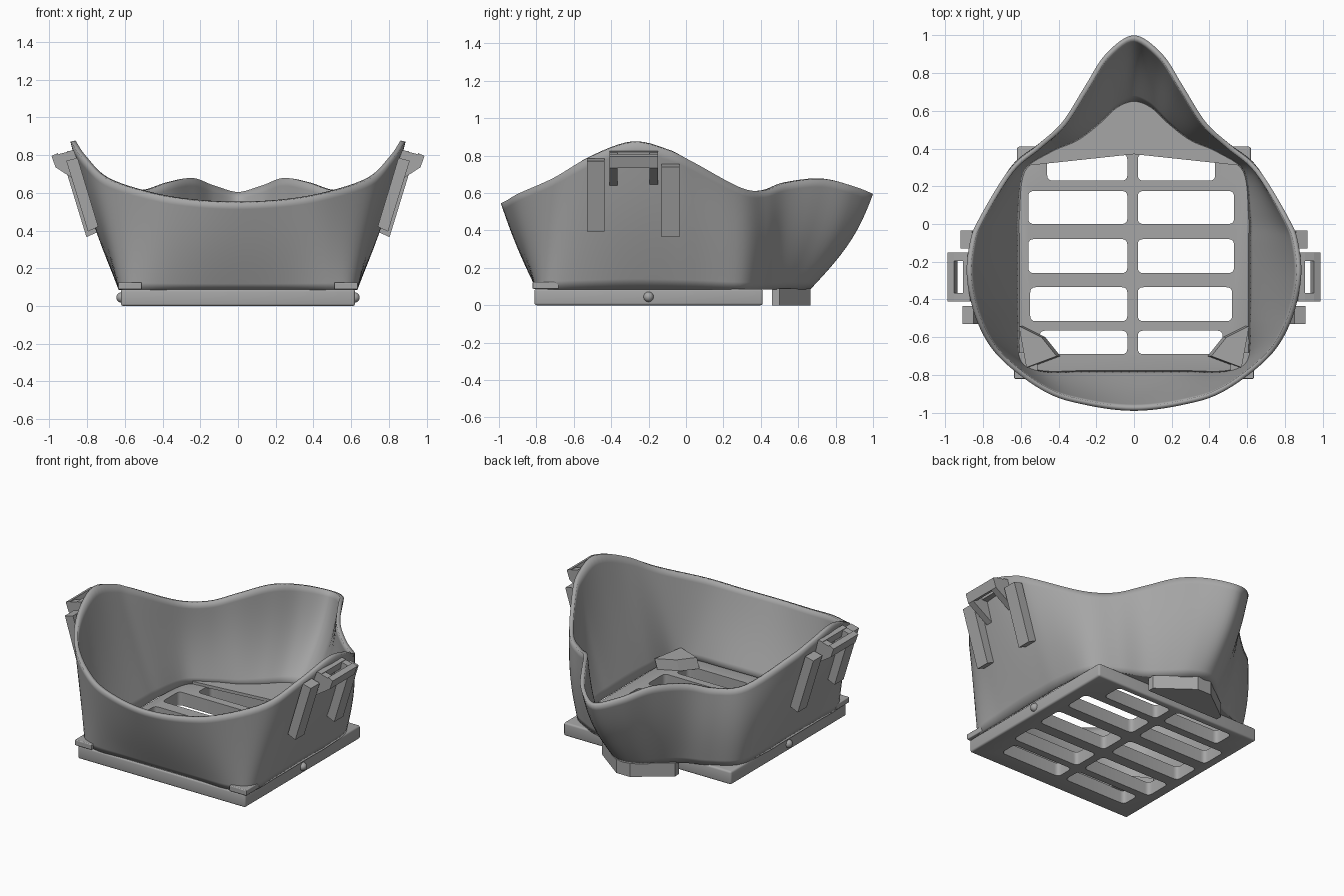
import bpy, bmesh
from math import sin, pi
from mathutils import Vector

if "Cube" in bpy.data.objects:
    bpy.data.objects.remove(bpy.data.objects["Cube"])

grey = bpy.data.materials.new("matte_grey")
grey.use_nodes = True
COLOUR = (0.38, 0.38, 0.38, 1)
grey.diffuse_color = COLOUR
grey.node_tree.nodes["Principled BSDF"].inputs["Base Color"].default_value = COLOUR


def finish(name, bm, recalc=True):
    if recalc:
        bmesh.ops.recalc_face_normals(bm, faces=bm.faces)
    mesh = bpy.data.meshes.new(name)
    bm.to_mesh(mesh)
    bm.free()
    obj = bpy.data.objects.new(name, mesh)
    bpy.context.collection.objects.link(obj)
    mesh.materials.append(grey)
    return obj


def activate(obj):
    bpy.ops.object.select_all(action='DESELECT')
    obj.select_set(True)
    bpy.context.view_layer.objects.active = obj


def smooth(obj, angle=0.6):
    activate(obj)
    bpy.ops.object.shade_smooth_by_angle(angle=angle)


def add_prism(bm, points, direction):
    """Extrude a closed polygon of 3D points along a direction."""
    face = bm.faces.new([bm.verts.new(p) for p in points])
    ext = bmesh.ops.extrude_face_region(bm, geom=[face], use_keep_orig=True)
    verts = [g for g in ext["geom"] if isinstance(g, bmesh.types.BMVert)]
    bmesh.ops.translate(bm, verts=verts, vec=direction)


def prism(name, points, direction, bevel=0.0):
    bm = bmesh.new()
    add_prism(bm, points, direction)
    obj = finish(name, bm)
    if bevel:
        mod = obj.modifiers.new("soft_edges", 'BEVEL')
        mod.width, mod.segments = bevel, 3
        smooth(obj)
    return obj


def box(name, x, y, z, bevel=0.0):
    pts = [(x[0], y[0], z[0]), (x[1], y[0], z[0]), (x[1], y[1], z[0]), (x[0], y[1], z[0])]
    return prism(name, pts, (0, 0, z[1] - z[0]), bevel)


def closed_curve(points, steps):
    """Catmull-Rom samples through a closed loop of vectors."""
    out, n = [], len(points)
    for i in range(n):
        a, b, c, d = (points[(i + k) % n] for k in (-1, 0, 1, 2))
        for s in range(steps):
            t = s / steps
            out.append(0.5 * (2 * b + (c - a) * t + (2 * a - 5 * b + 4 * c - d) * t * t
                              + (3 * b - a - 3 * c + d) * t ** 3))
    return out


# Half outline: rim x, y, z, then matching foot x, y, then outward bulge
HALF = [
    (0, -.99, .545, 0, -.8, .01), (.25, -.96, .56, .26, -.8, .01),
    (.47, -.89, .6, .5, -.8, 0), (.71, -.71, .68, .62, -.73, 0),
    (.83, -.52, .79, .63, -.5, .01), (.885, -.29, .87, .63, -.29, .02),
    (.87, -.1, .83, .63, -.1, .02), (.82, .03, .77, .63, .05, .02),
    (.66, .29, .63, .6, .29, .02), (.51, .42, .615, .45, .4, .02),
    (.38, .54, .655, .31, .46, .02), (.26, .73, .675, .2, .54, .03),
    (.15, .9, .635, .1, .63, .04), (0, 1, .595, 0, .665, .045),
]
loop = HALF + [(-p[0], p[1], p[2], -p[3], p[4], p[5]) for p in HALF[-2:0:-1]]
STEPS, LEVELS, FLOOR = 6, 14, 0.085
rim = closed_curve([Vector(p[:3]) for p in loop], STEPS)
foot = closed_curve([Vector((p[3], p[4], FLOOR)) for p in loop], STEPS)
bulge = closed_curve([Vector((p[5], 0, 0)) for p in loop], STEPS)

# Face shell, lofted from the foot to the wavy rim
bm = bmesh.new()
rings = []
for lv in range(LEVELS + 1):
    t = lv / LEVELS
    ring = []
    for r, f, b in zip(rim, foot, bulge):
        p = f.lerp(r, t)
        out = Vector((p.x, p.y + .15, 0)).normalized()
        ring.append(bm.verts.new(p + out * b.x * sin(pi * t)))
    rings.append(ring)
n = len(rim)
for low, high in zip(rings, rings[1:]):
    for j in range(n):
        k = (j + 1) % n
        bm.faces.new((low[j], low[k], high[k], high[j]))
shell = finish("face_shell", bm, recalc=False)
mod = shell.modifiers.new("wall", 'SOLIDIFY')
mod.thickness, mod.offset = 0.025, -1
smooth(shell)

# Nose floor closing the back of the shell
back = [p for p in foot if p.y > .3]
front_edge = [(-.56, .31, FLOOR), (0, .37, FLOOR), (.56, .31, FLOOR)]
prism("nose_floor", [tuple(p) for p in back] + front_edge, (0, 0, .02))

# Base plate with rounded vent slots
plate = box("base_plate", (-.62, .62), (-.81, .41), (0, .088))
bm = bmesh.new()
ROWS = [(-.69, -.565, .5), (-.515, -.335, .55), (-.26, -.08, .56), (0, .175, .56), (.23, .37, .46)]
for y0, y1, reach in ROWS:
    for x0, x1 in ((-reach, -.035), (.02, reach - .03)):
        r, pts = .03, []
        corners = [Vector(c) for c in ((x0, y0, -.1), (x1, y0, -.1), (x1, y1, -.1), (x0, y1, -.1))]
        for i, c in enumerate(corners):
            a = c + (corners[i - 1] - c).normalized() * r
            b = c + (corners[(i + 1) % 4] - c).normalized() * r
            for s in range(5):
                t = s / 4
                pts.append(a * (1 - t) ** 2 + c * 2 * t * (1 - t) + b * t * t)
        add_prism(bm, pts, (0, 0, .4))
cutter = finish("slot_cutter", bm)
cutter.hide_render = True
mod = plate.modifiers.new("soft_edges", 'BEVEL')
mod.width, mod.segments = .012, 3
cut = plate.modifiers.new("slots", 'BOOLEAN')
cut.operation, cut.object, cut.solver = 'DIFFERENCE', cutter, 'EXACT'
activate(plate)
for mod_name in ("soft_edges", "slots"):
    bpy.ops.object.modifier_apply(modifier=mod_name)
bpy.data.objects.remove(cutter)
smooth(plate)

# Pad under the nose
half_pad = [(.27, .46), (.27, .5), (.05, .665)]
pad = half_pad + [(-x, y) for x, y in reversed(half_pad)]
prism("nose_pad", [(x, y, 0) for x, y in pad], (0, 0, .09))

for side, s in (("left", 1), ("right", -1)):
    # Corner clip and inside gusset at the front
    box(side + "_corner_clip", sorted((s * .51, s * .635)), (-.82, -.68), (.088, .125), .005)
    prism(side + "_gusset", [(s * .59, -.54, .085), (s * .47, -.6, .085),
                             (s * .39, -.7, .085), (s * .55, -.76, .085)], (s * .02, 0, .07))

    # Side detent knob
    bm = bmesh.new()
    bmesh.ops.create_uvsphere(bm, u_segments=20, v_segments=12, radius=.027)
    bmesh.ops.translate(bm, verts=bm.verts, vec=(s * .618, -.2, .045))
    smooth(finish(side + "_knob", bm))

    # Slanted guide strips on the cheeks
    for label, y, dz in (("front", -.53, 0), ("back", -.13, -.03)):
        section = [(.91, .77), (.85, .785), (.74, .42), (.795, .395)]
        prism(side + "_" + label + "_strip",
              [(s * (x + (.008 if dz else 0)), y, z + dz) for x, z in section], (0, .095, 0))

    # Strap loop: outer bar, inner bar and two tapered arms
    bar = [(.988, .795), (.967, .735), (.935, .75), (.955, .81)]
    inner = [(.905, .82), (.87, .825), (.85, .77), (.895, .77)]
    arm = [(.988, .795), (.967, .735), (.82, .64), (.87, .825)]
    for label, shape, y, width in (("outer_bar", bar, -.41, .26), ("inner_bar", inner, -.41, .26),
                                   ("front_arm", arm, -.41, .045), ("back_arm", arm, -.195, .045)):
        prism(side + "_loop_" + label, [(s * x, y, z) for x, z in shape], (0, width, 0))
